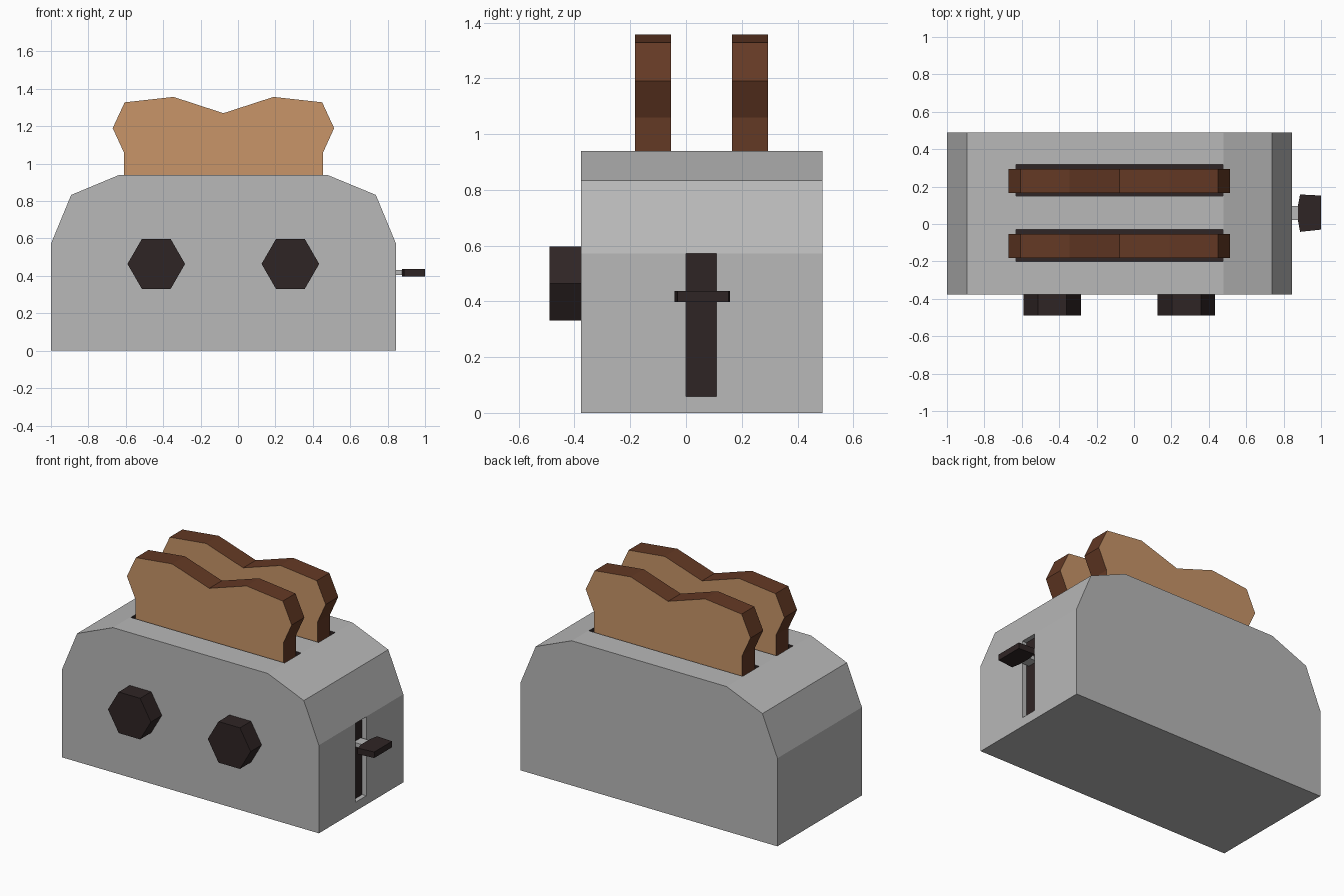
import bpy, bmesh, math
from mathutils import Vector

if "Cube" in bpy.data.objects:
    bpy.data.objects.remove(bpy.data.objects["Cube"])


def material(name, r, g, b):
    m = bpy.data.materials.new(name)
    m.diffuse_color = (r, g, b, 1)
    m.use_nodes = True
    m.node_tree.nodes["Principled BSDF"].inputs["Base Color"].default_value = m.diffuse_color
    return m


STEEL = material("brushed grey", 0.48, 0.48, 0.48)
DARK = material("dark plastic", 0.028, 0.018, 0.018)
CRUMB = material("toast crumb", 0.58, 0.30, 0.14)
CRUST = material("toast crust", 0.127, 0.041, 0.018)


def prism(name, points, start, extrude, mats):
    """Extrude a closed outline of 3D points along a vector."""
    bm = bmesh.new()
    face = bm.faces.new([bm.verts.new(Vector(p) + Vector(start)) for p in points])
    ext = bmesh.ops.extrude_face_region(bm, geom=[face], use_keep_orig=True)
    new = [g for g in ext["geom"] if isinstance(g, bmesh.types.BMVert)]
    bmesh.ops.translate(bm, verts=new, vec=extrude)
    bmesh.ops.recalc_face_normals(bm, faces=bm.faces)
    me = bpy.data.meshes.new(name)
    bm.to_mesh(me)
    bm.free()
    for m in mats:
        me.materials.append(m)
    ob = bpy.data.objects.new(name, me)
    bpy.context.collection.objects.link(ob)
    return ob


def xz(name, pts, y0, y1, mats):
    return prism(name, [(x, 0, z) for x, z in pts], (0, y0, 0), (0, y1 - y0, 0), mats)


def box(name, x0, x1, y0, y1, z0, z1, mats):
    return xz(name, [(x0, z0), (x1, z0), (x1, z1), (x0, z1)], y0, y1, mats)


# Housing with chamfered shoulders
body = xz("housing", [(-1, 0), (0.845, 0), (0.845, 0.572), (0.737, 0.833), (0.478, 0.94),
                      (-0.635, 0.94), (-0.892, 0.833), (-1, 0.572)],
          -0.377, 0.49, [STEEL, DARK])

# Bread slots and lever track are cut out of the housing
SLOT_FLOOR = 0.74
cutters = [box("slot_cutter", -0.63, 0.475, y - 0.085, y + 0.085, SLOT_FLOOR, 1.1, [STEEL])
           for y in (-0.115, 0.234)]
cutters.append(box("track_cutter", 0.815, 0.95, 0.0, 0.11, 0.058, 0.571, [STEEL]))
for c in cutters:
    mod = body.modifiers.new("cut", "BOOLEAN")
    mod.operation = "DIFFERENCE"
    mod.solver = "EXACT"
    mod.object = c
deps = bpy.context.evaluated_depsgraph_get()
cut_mesh = bpy.data.meshes.new_from_object(body.evaluated_get(deps))
body.modifiers.clear()
body.data = cut_mesh
for c in cutters:
    bpy.data.objects.remove(c)

# Dark slot linings and dark track floor
for f in cut_mesh.polygons:
    c = f.center
    in_slot = 0.7 < c.z < 0.935 and -0.64 < c.x < 0.48 and -0.37 < c.y < 0.48
    track_floor = 0.8 < c.x < 0.83 and f.normal.x > 0.9
    f.material_index = 1 if in_slot or track_floor else 0

# Two slices of toast, crust round the edge
slice_outline = [(-0.61, SLOT_FLOOR), (-0.61, 1.06), (-0.67, 1.19), (-0.606, 1.328),
                 (-0.345, 1.357), (-0.078, 1.27), (0.19, 1.357), (0.45, 1.328),
                 (0.514, 1.19), (0.455, 1.06), (0.455, SLOT_FLOOR)]
for side, y in (("front", -0.118), ("back", 0.23)):
    toast = xz("toast_" + side, slice_outline, y - 0.065, y + 0.065, [CRUMB, CRUST])
    for f in toast.data.polygons:
        f.material_index = 0 if abs(f.normal.y) > 0.9 else 1

# Hexagonal knobs
for side, x in (("left", -0.437), ("right", 0.28)):
    ring = [(x + 0.154 * math.cos(math.radians(60 * i)),
             0.464 + 0.154 * math.sin(math.radians(60 * i))) for i in range(6)]
    xz("knob_" + side, ring, -0.49, -0.377, [DARK])

# Lever: grey stem and flared dark handle
box("lever_stem", 0.815, 0.885, 0.022, 0.096, 0.404, 0.432, [STEEL])
prism("lever_handle", [(0.877, 0.1, 0), (0.888, 0.158, 0), (1, 0.152, 0), (1, -0.03, 0),
                       (0.888, -0.042, 0), (0.877, 0.018, 0)],
      (0, 0, 0.398), (0, 0, 0.039), [DARK])
